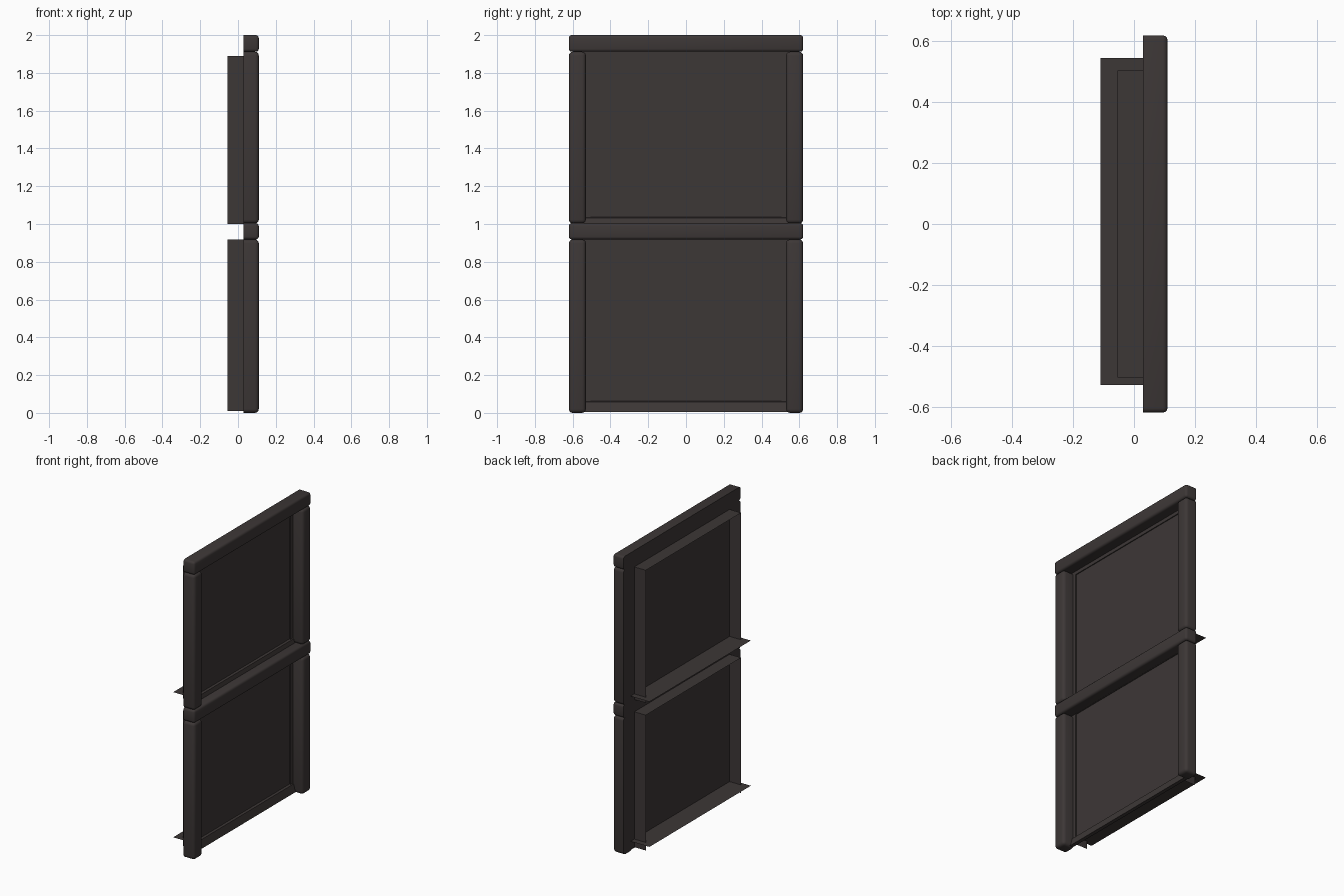
import bpy
import bmesh
from mathutils import Vector

cube = bpy.data.objects.get("Cube")
if cube:
    bpy.data.objects.remove(cube, do_unlink=True)

# One dark painted-wood colour for everything
paint = bpy.data.materials.new("dark_brown_paint")
paint.use_nodes = True
COLOUR = (0.046, 0.038, 0.037, 1)
paint.diffuse_color = COLOUR
paint.node_tree.nodes["Principled BSDF"].inputs["Base Color"].default_value = COLOUR


def finish(name, bm, smooth=False):
    bmesh.ops.recalc_face_normals(bm, faces=bm.faces)
    mesh = bpy.data.meshes.new(name)
    bm.to_mesh(mesh)
    bm.free()
    mesh.materials.append(paint)
    obj = bpy.data.objects.new(name, mesh)
    bpy.context.collection.objects.link(obj)
    if smooth:
        bpy.ops.object.select_all(action="DESELECT")
        obj.select_set(True)
        bpy.context.view_layer.objects.active = obj
        bpy.ops.object.shade_smooth_by_angle(angle=0.6)


def box(name, x, y, z, rounding=0):
    """Box between (min, max) pairs; rounding softens all but the flat back."""
    bm = bmesh.new()
    bmesh.ops.create_cube(bm, size=1)
    lo, hi = Vector((x[0], y[0], z[0])), Vector((x[1], y[1], z[1]))
    for v in bm.verts:
        v.co = Vector([(a + b) / 2 + c * (b - a) for a, b, c in zip(lo, hi, v.co)])
    if rounding:
        edges = [e for e in bm.edges if any(v.co.x > x[1] - 0.001 for v in e.verts)]
        bmesh.ops.bevel(bm, geom=edges, offset=rounding, segments=3,
                        profile=0.5, affect="EDGES")
    finish(name, bm, rounding > 0)


def sweep(name, profile, y):
    """Open (x, z) profile drawn out along y as a thin sheet."""
    bm = bmesh.new()
    rows = [[bm.verts.new((px, py, pz)) for px, pz in profile] for py in y]
    for i in range(len(profile) - 1):
        bm.faces.new((rows[0][i], rows[0][i + 1], rows[1][i + 1], rows[1][i]))
    finish(name, bm)


def jamb(name, y, z):
    """Upright sheet lining one side of the opening."""
    bm = bmesh.new()
    corners = [(BACK, z[0]), (INNER, z[0]), (INNER, z[1]), (BACK, z[1])]
    bm.faces.new([bm.verts.new((cx, y, cz)) for cx, cz in corners])
    finish(name, bm)


BACK, INNER, OUTER = -0.055, 0.03, 0.11
HALF = 0.505

# Two stacked window sections, each open towards the back
for label, low, high, lining_low, lining_high, sill in (
        ("lower", 0, 0.918, 0.01, 0.918, 0.064),
        ("upper", 1.003, 1.912, 1.0, 1.89, 1.038)):
    for side, s in (("left", 1), ("right", -1)):
        box(f"{label}_{side}_post", (INNER, OUTER), sorted((s * 0.53, s * 0.62)),
            (low, high), 0.02)
        # Narrow stop closing the joint between post and pane
        box(f"{label}_{side}_stop", (INNER, 0.036), sorted((s * HALF, s * 0.55)),
            (lining_low, high))
        jamb(f"{label}_{side}_jamb", s * HALF, (lining_low, lining_high))
    # Pane, head lining and the strip above it
    sweep(f"{label}_pane", [(INNER, sill), (INNER, lining_high)], (-HALF, HALF))
    sweep(f"{label}_head_lining", [(BACK, lining_high), (INNER, lining_high)],
          (-HALF, HALF))
    box(f"{label}_head_stop", (INNER, 0.036), (-0.55, 0.55),
        (lining_high - 0.001, high + 0.01))
    # Thin inner ledge running into a sloped outer sill
    sweep(f"{label}_inner_ledge", [(-0.11, sill), (INNER, sill)], (-0.53, 0.545))
    sweep(f"{label}_outer_sill",
          [(INNER, sill), (0.042, sill - 0.006), (0.055, sill - 0.058),
           (INNER, sill - 0.058)], (-0.54, 0.54))

# Horizontal rails
for name, low, high in (("middle_rail", 0.918, 1.005), ("top_rail", 1.912, 2.0)):
    box(name, (INNER, OUTER), (-0.62, 0.62), (low, high), 0.015)
